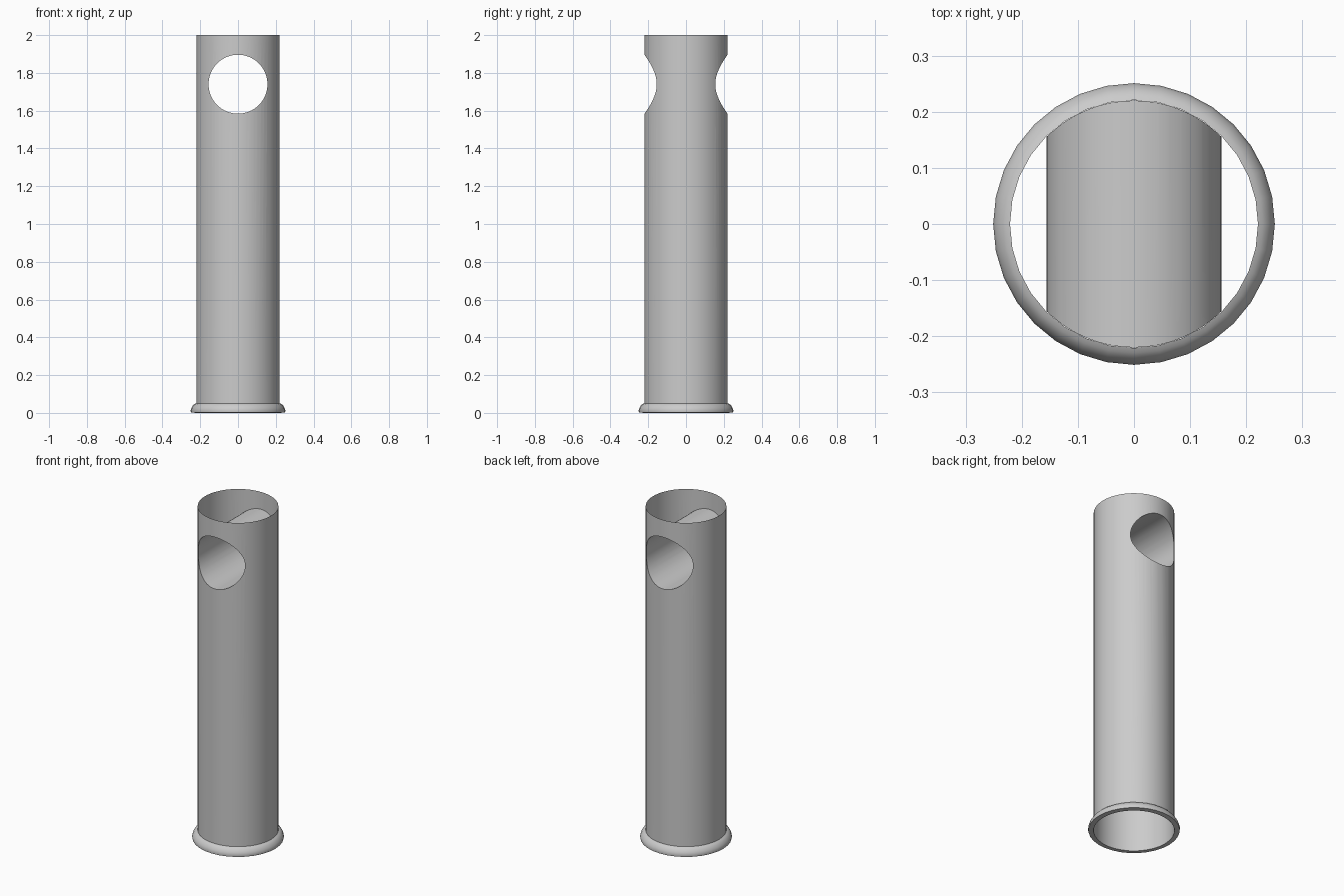
import bpy, bmesh, math

if "Cube" in bpy.data.objects:
    bpy.data.objects.remove(bpy.data.objects["Cube"])

R, H = 0.22, 2.0
HOLE_R, HOLE_Z = 0.156, 1.74


def smooth(obj):
    bpy.ops.object.select_all(action='DESELECT')
    obj.select_set(True)
    bpy.context.view_layer.objects.active = obj
    bpy.ops.object.shade_smooth_by_angle(angle=math.radians(35))


def lathe(name, profile, segments):
    bm = bmesh.new()
    rings = []
    for r, z in profile:
        rings.append([bm.verts.new((r * math.cos(2 * math.pi * i / segments),
                                    r * math.sin(2 * math.pi * i / segments), z))
                      for i in range(segments)])
    for a, b in zip(rings, rings[1:] + rings[:1]):
        for i in range(segments):
            j = (i + 1) % segments
            bm.faces.new((a[i], a[j], b[j], b[i]))
    mesh = bpy.data.meshes.new(name)
    bm.to_mesh(mesh)
    bm.free()
    obj = bpy.data.objects.new(name, mesh)
    bpy.context.collection.objects.link(obj)
    smooth(obj)
    return obj


# Tube with a round cross tunnel bored from front to back
bpy.ops.mesh.primitive_cylinder_add(vertices=64, radius=R, depth=H, location=(0, 0, H / 2))
tube = bpy.context.object
tube.name = "tube"
bpy.ops.mesh.primitive_cylinder_add(vertices=64, radius=HOLE_R, depth=1,
                                    location=(0, 0, HOLE_Z), rotation=(math.pi / 2, 0, 0))
cutter = bpy.context.object
cutter.name = "tunnel_cutter"
cutter.hide_render = True
bore = tube.modifiers.new("bore", 'BOOLEAN')
bore.operation = 'DIFFERENCE'
bore.solver = 'EXACT'
bore.object = cutter
bpy.context.view_layer.objects.active = tube
bpy.ops.object.modifier_apply(modifier="bore")
bpy.data.objects.remove(cutter, do_unlink=True)

# Open both ends of the tube, leaving the tunnel wall inside
bm = bmesh.new()
bm.from_mesh(tube.data)
caps = [f for f in bm.faces
        if abs(abs(f.calc_center_median().z) - H / 2) < 1e-4 and abs(f.normal.z) > 0.9]
bmesh.ops.delete(bm, geom=caps, context='FACES')
bm.to_mesh(tube.data)
bm.free()
smooth(tube)

# Rounded foot ring
lathe("foot_ring", [(0.221, 0.0), (0.249, 0.002), (0.251, 0.012), (0.247, 0.026),
                    (0.239, 0.039), (0.23, 0.047), (0.221, 0.051)], 32)
